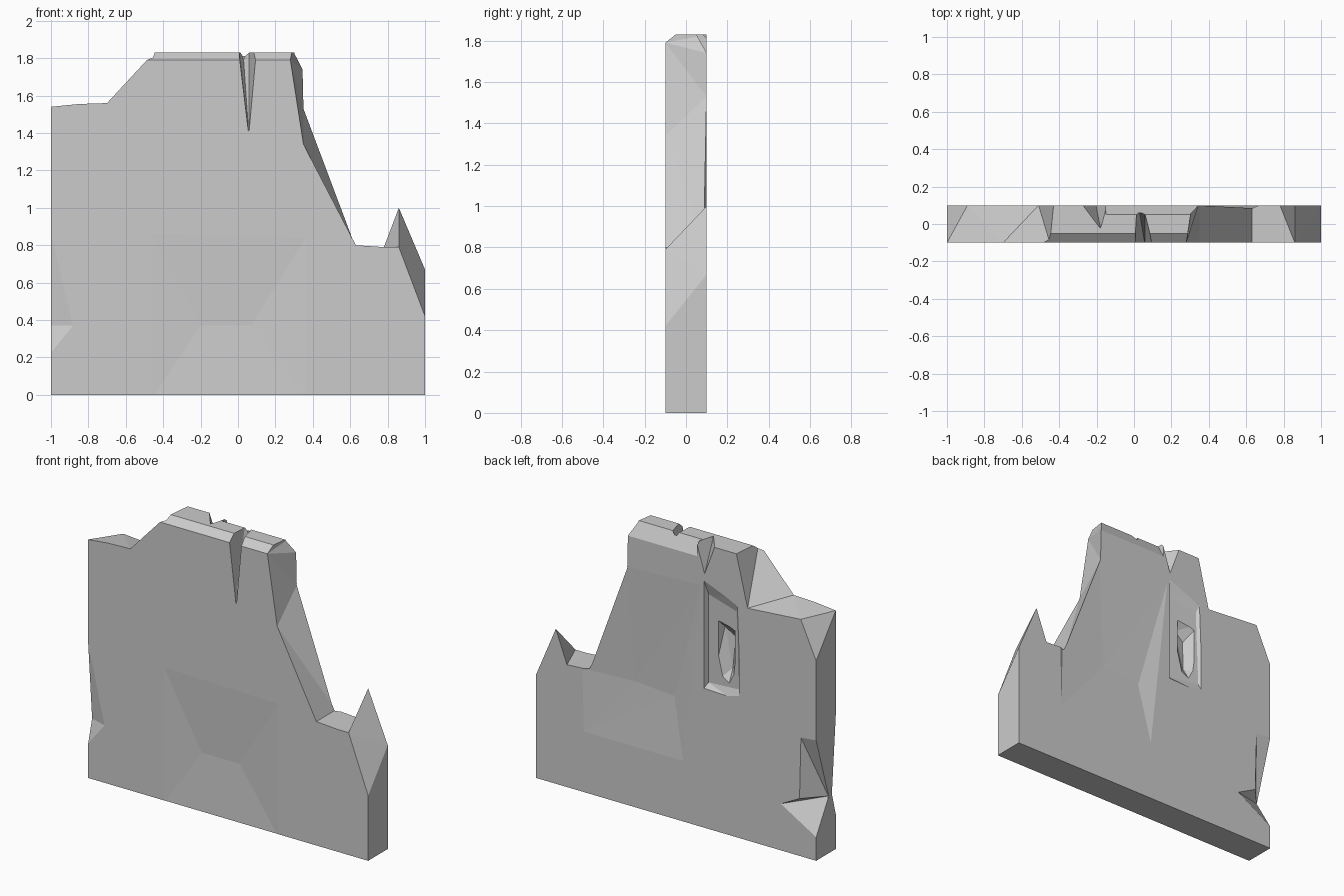
import bpy, bmesh

if "Cube" in bpy.data.objects:
    bpy.data.objects.remove(bpy.data.objects["Cube"])


def make_object(name, bm):
    bmesh.ops.recalc_face_normals(bm, faces=bm.faces[:])
    mesh = bpy.data.meshes.new(name)
    bm.to_mesh(mesh)
    bm.free()
    ob = bpy.data.objects.new(name, mesh)
    bpy.context.collection.objects.link(ob)
    return ob


def loft_wall(columns, half):
    """Join a front outline and a back outline into a slab."""
    bm = bmesh.new()
    front = [bm.verts.new((xf, -half, zf)) for xf, zf, xb, zb in columns]
    back = [bm.verts.new((xb, half, zb)) for xf, zf, xb, zb in columns]
    n = len(columns)
    bm.faces.new(front)
    bm.faces.new(back[::-1])
    for i in range(n):
        j = (i + 1) % n
        bm.faces.new((front[i], back[i], back[j], front[j]))
    bmesh.ops.recalc_face_normals(bm, faces=bm.faces[:])
    bmesh.ops.triangulate(bm, faces=bm.faces[:])
    return make_object("ruined_wall", bm)


def chip(name, points):
    """Knock the convex hull of the points out of the wall."""
    bm = bmesh.new()
    for p in points:
        bm.verts.new(p)
    res = bmesh.ops.convex_hull(bm, input=bm.verts[:])
    loose = [v for v in bm.verts if not v.link_faces]
    bmesh.ops.delete(bm, geom=loose, context='VERTS')
    cutter = make_object(name, bm)
    cutter.hide_render = True
    mod = wall.modifiers.new(name, 'BOOLEAN')
    mod.operation = 'DIFFERENCE'
    mod.solver = 'EXACT'
    mod.object = cutter
    bpy.context.view_layer.objects.active = wall
    bpy.ops.object.modifier_apply(modifier=name)
    bpy.data.objects.remove(cutter)


def prism(x0, x1, yz):
    return [(x, y, z) for x in (x0, x1) for y, z in yz]


def dent(name, side, base, inner):
    """Shallow hollow on the front (side -1) or back (side 1) face."""
    pts = [(x, side * y, z) for x, z in base for y in (0.1, 0.13)]
    chip(name, pts + [(x, side * (0.1 - d), z) for x, z, d in inner])


# broken slab: x, z on the front face, then x, z on the back face
wall = loft_wall([
    (1, 0, 1, 0), (1, .42, 1, .67), (.86, .79, .86, 1.0),
    (.78, .79, .78, .79), (.63, .8, .63, .8), (.35, 1.34, .35, 1.53),
    (.28, 1.79, .345, 1.74), (.28, 1.83, .31, 1.83),
    (-.45, 1.83, -.43, 1.83), (-.7, 1.56, -.51, 1.5),
    (-.85, 1.555, -.89, 1.53), (-1, 1.54, -1, 1.29), (-1, 0, -1, 0)], 0.1)

# worn hollows in the front and back faces
dent("front_hollow", -1, [(-.46, -.02), (.36, -.02), (.36, .84), (-.46, .86)],
     [(-.2, .37, .018), (.07, .37, .018)])
dent("back_hollow", 1, [(.66, .39), (-.05, .39), (.36, 1.54), (-.18, 1.56), (.67, .79)],
     [(.64, .79, .015), (.31, .8, .025), (.03, .78, .025)])

# sloping top edges
chip("front_top_bevel", prism(-.7, .5, [(-.1, 1.79), (-.05, 1.83), (-.05, 1.9),
                                       (-.15, 1.9), (-.15, 1.75)]))
chip("back_top_bevel", prism(-.15, .5, [(.1, 1.74), (.05, 1.83), (.05, 1.9),
                                       (.15, 1.9), (.15, 1.65)]))

# cracks running down from the top
chip("front_crack", [(.0, -.12, 1.86), (.105, -.12, 1.86), (.06, -.12, 1.36),
                     (.01, .06, 1.86), (.06, .06, 1.86), (.03, .06, 1.79)])
chip("back_crack", [(-.13, .12, 1.86), (-.3, .12, 1.86), (-.207, .12, 1.61),
                    (-.18, -.03, 1.86), (-.18, -.02, 1.82)])

# rough niche in the back face
chip("niche_groove", [(-.19, .12, .88), (-.19, .12, 1.66), (-.21, .07, .93),
                      (-.21, .07, 1.5), (-.46, .12, .87), (-.46, .12, 1.55),
                      (-.44, .085, .95), (-.42, .085, 1.45)])
chip("niche_hole", [(-.27, .12, 1.4), (-.43, .12, 1.36), (-.43, .12, 1.02),
                    (-.37, .12, .9), (-.27, .12, .95), (-.3, .03, 1.3),
                    (-.37, .02, 1.25), (-.36, .035, 1.05)])

# chips along the left end
chip("left_front_chip", [(-.88, -.101, .37), (-1.001, -.06, .37),
                         (-1.001, -.101, .88), (-1.001, -.101, .22), (-1.1, -.2, .37)])
chip("left_back_chip_upper", [(-.88, .101, .36), (-1.001, -.03, .36), (-1.001, .101, .78),
                              (-.89, .101, .77), (-1.1, .2, .36), (-1.1, .2, .75)])
chip("left_back_chip_lower", [(-.745, .101, .3), (-1.001, -.03, .37), (-1.001, .101, .15),
                              (-.88, .101, .37), (-1.1, .2, .36)])
